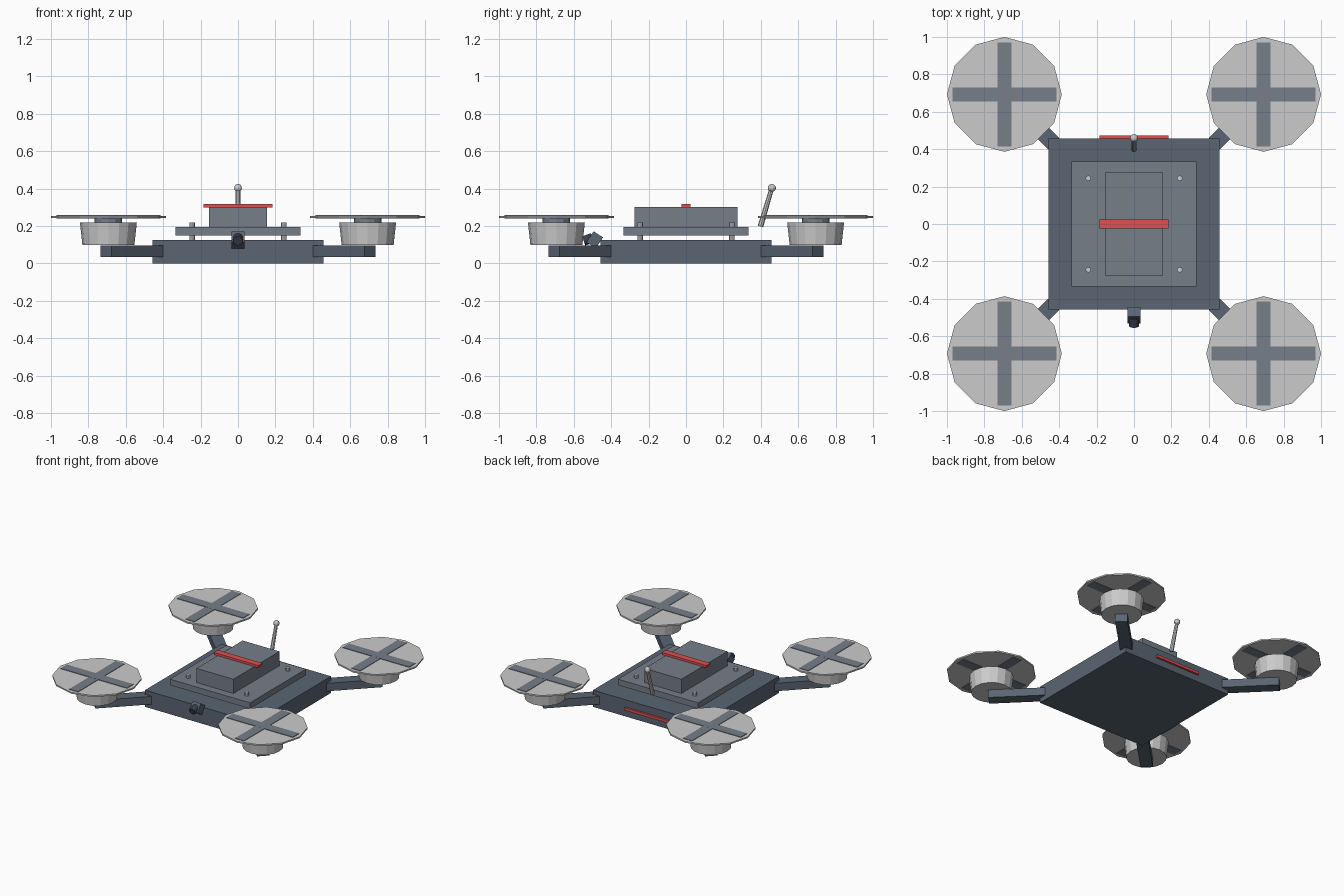
import bpy, math
from mathutils import Vector

if "Cube" in bpy.data.objects:
    bpy.data.objects.remove(bpy.data.objects["Cube"])


def material(name, rgb):
    m = bpy.data.materials.new(name)
    m.diffuse_color = (*rgb, 1)
    m.use_nodes = True
    m.node_tree.nodes["Principled BSDF"].inputs["Base Color"].default_value = m.diffuse_color
    return m


SLATE = material("slate", (0.10, 0.13, 0.17))
STEEL = material("steel_grey", (0.18, 0.21, 0.25))
DARK = material("dark", (0.04, 0.05, 0.07))
RED = material("red", (0.75, 0.08, 0.08))


def finish(name, mat):
    o = bpy.context.object
    o.name = name
    if mat:
        o.data.materials.append(mat)
    return o


def box(name, centre, size, mat=None, rot=(0, 0, 0)):
    bpy.ops.mesh.primitive_cube_add(size=1, location=centre, rotation=rot)
    bpy.context.object.scale = size
    return finish(name, mat)


def cone(name, a, b, r1, r2, sides, mat=None):
    """Tapered cylinder running from point a to point b."""
    a, b = Vector(a), Vector(b)
    d = b - a
    rot = d.to_track_quat('Z', 'Y').to_euler() if abs(d.x) + abs(d.y) > 1e-6 else (0, 0, 0)
    bpy.ops.mesh.primitive_cone_add(vertices=sides, radius1=r1, radius2=r2,
                                    depth=d.length, location=(a + b) / 2, rotation=rot)
    return finish(name, mat)


# Stacked body: hull, raised deck plate, battery and strap
box("hull", (0, 0, 0.063), (0.914, 0.914, 0.126), SLATE)
box("deck_plate", (0, 0, 0.172), (0.668, 0.668, 0.045), STEEL)
box("battery", (0, 0, 0.246), (0.308, 0.55, 0.112), STEEL)
box("battery_strap", (0, 0, 0.309), (0.37, 0.048, 0.018), RED)
box("rear_light", (0, 0.464, 0.062), (0.37, 0.016, 0.02), RED)

# Four corners: standoff, arm, motor, hub, rotor disc and blades
C = 0.693
for sx in (-1, 1):
    for sy in (-1, 1):
        tag = ("front" if sy < 0 else "back") + ("_left" if sx < 0 else "_right")
        x, y = sx * C, sy * C
        cone(f"{tag}_standoff", (sx * 0.245, sy * 0.245, 0.12),
             (sx * 0.245, sy * 0.245, 0.219), 0.015, 0.015, 8)
        box(f"{tag}_arm", (sx * 0.568, sy * 0.568, 0.065), (0.39, 0.085, 0.06),
            SLATE, (0, 0, math.atan2(sy, sx)))
        cone(f"{tag}_motor", (x, y, 0.098), (x, y, 0.218), 0.139, 0.152, 16)
        cone(f"{tag}_hub", (x, y, 0.215), (x, y, 0.245), 0.074, 0.074, 12, STEEL)
        cone(f"{tag}_rotor_disc", (x, y, 0.243), (x, y, 0.254), 0.307, 0.307, 12)
        box(f"{tag}_blade_x", (x, y, 0.2485), (0.555, 0.075, 0.019), STEEL)
        box(f"{tag}_blade_y", (x, y, 0.2485), (0.075, 0.555, 0.018), STEEL)

# Front camera, tipped upward, with its lens
box("camera_body", (0, -0.488, 0.126), (0.07, 0.06, 0.07), SLATE, (math.radians(-33), 0, 0))
cone("camera_lens", (0, -0.50, 0.136), (0, -0.547, 0.120), 0.026, 0.026, 12, DARK)

# Leaning antenna with a ball tip
cone("antenna_rod", (0, 0.398, 0.197), (0, 0.458, 0.40), 0.015, 0.012, 8)
bpy.ops.mesh.primitive_uv_sphere_add(segments=10, ring_count=6, radius=0.022,
                                     location=(0, 0.459, 0.403))
finish("antenna_tip", None)
